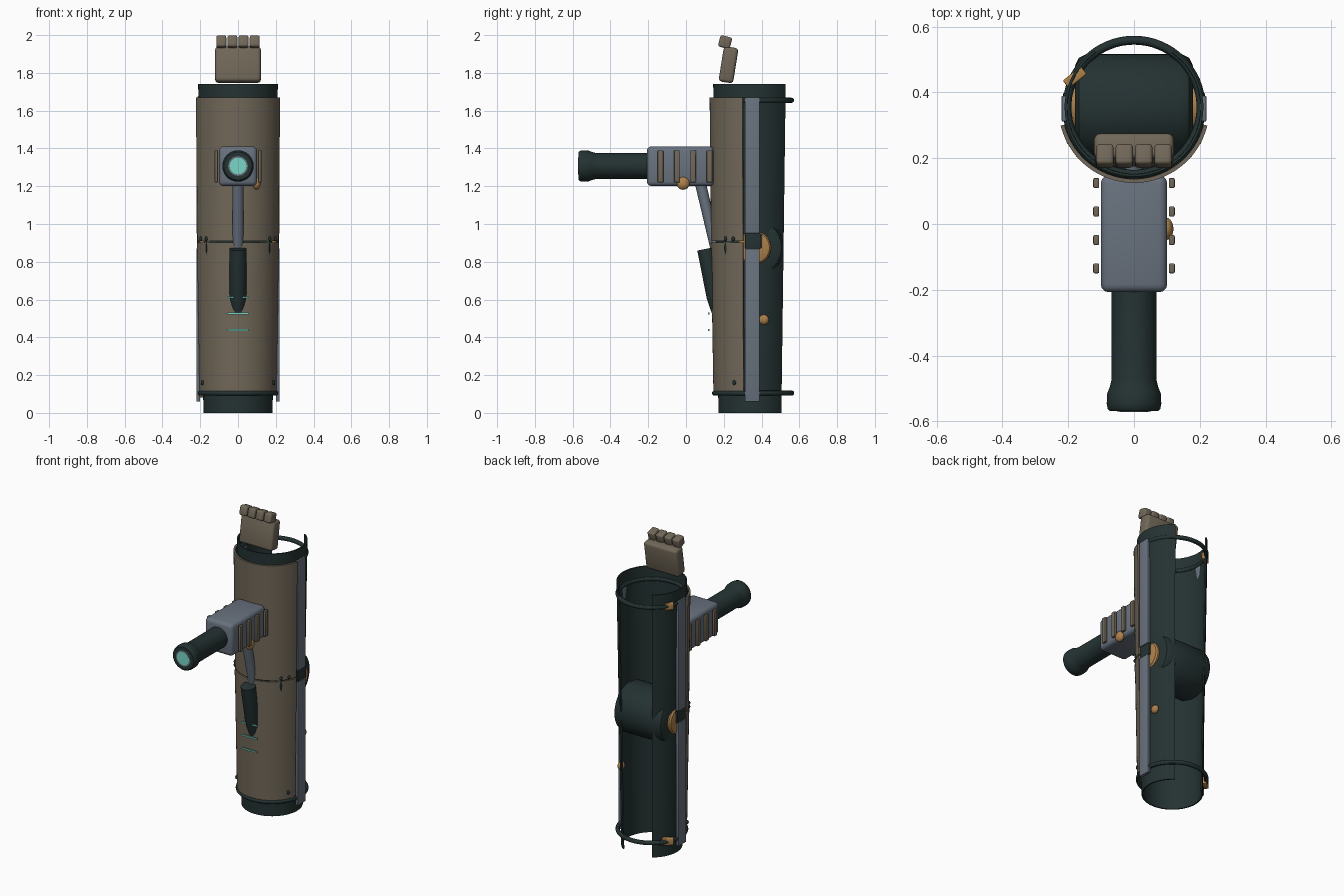
import bpy, bmesh, math
from mathutils import Vector, Matrix

if "Cube" in bpy.data.objects:
    bpy.data.objects.remove(bpy.data.objects["Cube"])

CY = 0.355  # y of the sleeve axis

def mat(name, c):
    m = bpy.data.materials.new(name)
    m.diffuse_color = (*c, 1)
    m.use_nodes = True
    m.node_tree.nodes["Principled BSDF"].inputs["Base Color"].default_value = m.diffuse_color
    return m

DARK = mat("dark_green_black", (0.018, 0.032, 0.032))
BROWN = mat("olive_brown", (0.165, 0.137, 0.098))
GREY = mat("blue_grey", (0.14, 0.168, 0.21))
GOLD = mat("brass", (0.42, 0.22, 0.07))
TEAL = mat("teal_glow", (0.19, 0.68, 0.57))

def finish(name, bm, m, smooth=True):
    bmesh.ops.recalc_face_normals(bm, faces=bm.faces)
    me = bpy.data.meshes.new(name)
    bm.to_mesh(me)
    bm.free()
    ob = bpy.data.objects.new(name, me)
    bpy.context.collection.objects.link(ob)
    me.materials.append(m)
    if smooth:
        bpy.ops.object.select_all(action='DESELECT')
        ob.select_set(True)
        bpy.context.view_layer.objects.active = ob
        bpy.ops.object.shade_smooth_by_angle(angle=math.radians(35))
    return ob

def box(name, loc, size, m, bevel=0.0, rot=None):
    bm = bmesh.new()
    bmesh.ops.create_cube(bm, size=1)
    bmesh.ops.scale(bm, vec=size, verts=bm.verts)
    if bevel:
        bmesh.ops.bevel(bm, geom=bm.edges[:], offset=bevel, segments=3, profile=0.5, affect='EDGES')
    M = Matrix.Translation(loc) @ (rot or Matrix())
    bmesh.ops.transform(bm, matrix=M, verts=bm.verts)
    return finish(name, bm, m)

def lathe(name, profile, start, axis, m, n=40):
    """Spin (distance, radius) points round an axis; ends are capped."""
    bm = bmesh.new()
    q = Vector((0, 0, 1)).rotation_difference(Vector(axis).normalized())
    rings = []
    for d, r in profile:
        rings.append([bm.verts.new(Vector(start) + q @ Vector((r * math.cos(a), r * math.sin(a), d)))
                      for a in (2 * math.pi * i / n for i in range(n))])
    for a, b in zip(rings, rings[1:]):
        for i in range(n):
            bm.faces.new((a[i], a[(i + 1) % n], b[(i + 1) % n], b[i]))
    bm.faces.new(rings[0])
    bm.faces.new(rings[-1])
    return finish(name, bm, m)

def shell(name, z0, z1, r0, r1, half, t, m, n=56):
    """Tapered curved plate, centred on the front."""
    bm = bmesh.new()
    st = []
    for i in range(n + 1):
        a = math.radians(-half + 2 * half * i / n)
        st.append([bm.verts.new((r * math.sin(a), CY - r * math.cos(a), z))
                   for r, z in ((r0, z0), (r1, z1), (r1 - t, z1), (r0 - t, z0))])
    for a, b in zip(st, st[1:]):
        for k in range(4):
            bm.faces.new((a[k], a[(k + 1) % 4], b[(k + 1) % 4], b[k]))
    bm.faces.new(st[0])
    bm.faces.new(st[-1])
    return finish(name, bm, m)

def ball(name, loc, size, m):
    bm = bmesh.new()
    bmesh.ops.create_uvsphere(bm, u_segments=20, v_segments=12, radius=1)
    bmesh.ops.transform(bm, matrix=Matrix.Translation(loc) @ Matrix.Diagonal((*size, 1)), verts=bm.verts)
    return finish(name, bm, m)

# Open-backed sleeve and front armour plates
shell("inner_sleeve", 0.0, 1.74, 0.183, 0.211, 145, 0.008, DARK)
shell("upper_armour_plate", 0.91, 1.67, 0.222, 0.23, 76, 0.012, BROWN)
shell("lower_armour_plate", 0.11, 0.903, 0.210, 0.223, 76, 0.012, BROWN)

# Strap rings with brass clasps
for label, z in (("upper", 1.655), ("lower", 0.105)):
    bpy.ops.mesh.primitive_torus_add(location=(0, CY, z), major_radius=0.204, minor_radius=0.0135,
                                     major_segments=64, minor_segments=12)
    ring = bpy.context.object
    ring.name = label + "_strap_ring"
    ring.data.materials.append(DARK)
    bpy.ops.object.shade_smooth_by_angle()
    box(label + "_clasp", (-0.18, 0.446, z), (0.07, 0.03, 0.045), GOLD, 0.005,
        Matrix.Rotation(math.radians(38), 4, 'Z'))

# Elbow drum
lathe("elbow_drum", [(0, 0.125), (0.012, 0.15), (0.035, 0.162), (0.325, 0.162), (0.348, 0.15), (0.36, 0.125)],
      (-0.18, CY, 0.875), (1, 0, 0), DARK, 48)

# Side rails, hinges, elbow caps and bolts on both sides
for s, side in ((-1, "left"), (1, "right")):
    box(side + "_upper_rail", (s * 0.21, 0.351, 1.31), (0.02, 0.078, 0.72), GREY, 0.003)
    box(side + "_lower_rail", (s * 0.21, 0.351, 0.465), (0.02, 0.078, 0.81), GREY, 0.003)
    box(side + "_hinge", (s * 0.205, 0.356, 0.91), (0.022, 0.085, 0.08), DARK, 0.003)
    lathe(side + "_elbow_cap", [(0, 0.09), (0.022, 0.09), (0.032, 0.082), (0.038, 0.06)],
          (s * 0.168, 0.36, 0.875), (s, 0, 0), GOLD)
    for i, (ang, z) in enumerate(((49, 0.922), (62, 0.922), (62, 0.16))):
        a = math.radians(ang)
        r = 0.222 if z > 0.5 else 0.213
        ball(f"{side}_bolt_{i}", (s * r * math.sin(a), CY - r * math.cos(a), z), (0.009, 0.009, 0.013), DARK)
ball("sleeve_stud", (0.183, 0.412, 0.493), (0.02, 0.027, 0.027), GOLD)

# Hand: tilted palm and four fingers
box("palm", (0, 0.225, 1.843), (0.242, 0.078, 0.188), BROWN, 0.018, Matrix.Rotation(math.radians(-9), 4, 'X'))
for i in range(4):
    box(f"finger_{i}", (-0.0885 + 0.059 * i, 0.207, 1.963), (0.053, 0.064, 0.062), BROWN, 0.011,
        Matrix.Rotation(math.radians(-15), 4, 'X'))

# Weapon housing with side ribs and knob
box("weapon_housing", (0, -0.03, 1.306), (0.202, 0.355, 0.21), GREY, 0.024)
for s, side in ((-1, "left"), (1, "right")):
    for i in range(4):
        box(f"{side}_rib_{i}", (s * 0.115, -0.135 + 0.0865 * i, 1.305), (0.018, 0.03, 0.17), BROWN, 0.004)
ball("housing_knob", (0.098, -0.015, 1.215), (0.022, 0.034, 0.034), GOLD)

# Barrel with flared muzzle and lens
lathe("barrel", [(0, 0.068), (0.285, 0.068), (0.31, 0.074), (0.33, 0.082), (0.36, 0.083), (0.376, 0.08), (0.382, 0.074)],
      (0, -0.187, 1.307), (0, -1, 0), DARK, 48)
lathe("muzzle_rim", [(0, 0.052), (0.003, 0.052)], (0, -0.567, 1.307), (0, -1, 0), GREY)
lathe("muzzle_lens", [(0, 0.044), (0.004, 0.044)], (0, -0.568, 1.307), (0, -1, 0), TEAL)

# Support strut and its dark piston
lathe("strut_rod", [(0, 0.029), (0.38, 0.029)], (0, 0.073, 1.23), (0, 0.085, -0.36), GREY, 24)
lathe("strut_piston", [(0, 0.045), (0.26, 0.045), (0.34, 0.034)], (0, 0.104, 0.868), (0, 0.065, -0.33), DARK, 28)

# Glowing strips on the lower plate
for i, z in enumerate((0.612, 0.526, 0.439)):
    box(f"glow_strip_{i}", (0, 0.121, z), (0.11, 0.009, 0.009), TEAL)
